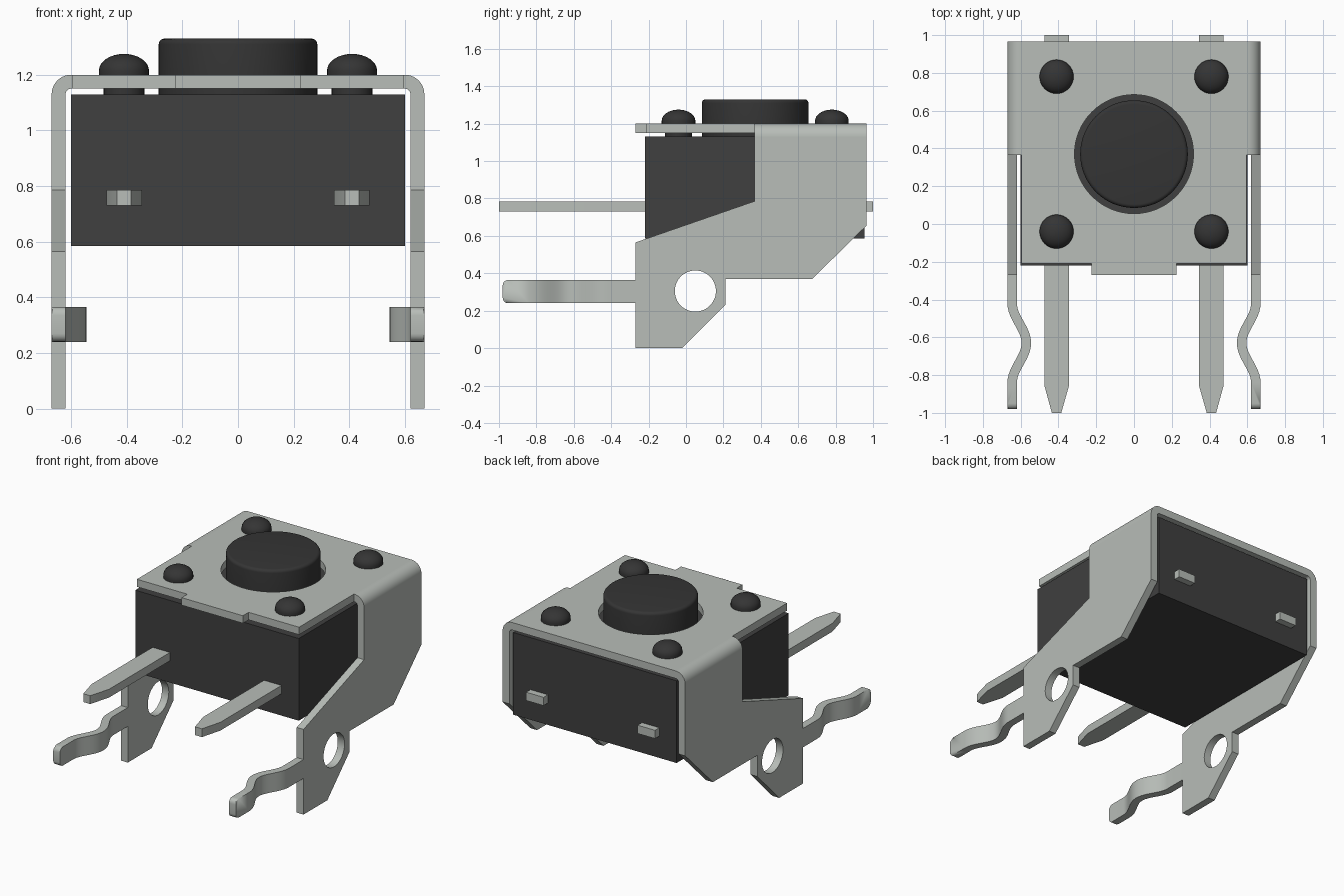
import bpy, bmesh
from math import sin, cos, pi, radians
from mathutils import Matrix, Vector

if "Cube" in bpy.data.objects:
    bpy.data.objects.remove(bpy.data.objects["Cube"])


def material(name, rgb):
    m = bpy.data.materials.new(name)
    m.use_nodes = True
    m.diffuse_color = (*rgb, 1)
    m.node_tree.nodes["Principled BSDF"].inputs["Base Color"].default_value = (*rgb, 1)
    return m


metal = material("grey metal", (0.48, 0.51, 0.48))
plastic = material("dark body plastic", (0.05, 0.05, 0.05))
rubber = material("black button plastic", (0.035, 0.035, 0.035))

# Axis frames that turn a flat outline into each plane
SIDE = Matrix(((0, 0, 1, 0), (1, 0, 0, 0), (0, 1, 0, 0), (0, 0, 0, 1)))
FRONT = Matrix(((1, 0, 0, 0), (0, 0, -1, 0), (0, 1, 0, 0), (0, 0, 0, 1)))
TOP = Matrix.Identity(4)


def circle(cx, cy, r, n=48):
    return [(cx + r * cos(2 * pi * i / n), cy + r * sin(2 * pi * i / n)) for i in range(n)]


def finish(name, mesh, mat, mirror=False):
    ob = bpy.data.objects.new(name, mesh)
    bpy.context.collection.objects.link(ob)
    mesh.materials.clear()
    mesh.materials.append(mat)
    if mirror:
        ob.modifiers.new("mirror", "MIRROR").use_mirror_merge = False
    bpy.ops.object.select_all(action="DESELECT")
    ob.select_set(True)
    bpy.context.view_layer.objects.active = ob
    bpy.ops.object.shade_smooth_by_angle(angle=radians(30))
    return ob


def plate(name, loops, depth, centre, frame, mat, mirror=False, round_tip=None):
    """Extrude a filled outline (further loops are holes) about its centre."""
    cu = bpy.data.curves.new(name, "CURVE")
    cu.dimensions, cu.fill_mode, cu.extrude = "2D", "BOTH", depth / 2
    for pts in loops:
        sp = cu.splines.new("POLY")
        sp.points.add(len(pts) - 1)
        for p, (x, y) in zip(sp.points, pts):
            p.co = (x, y, 0, 1)
        sp.use_cyclic_u = True
    tmp = bpy.data.objects.new("outline", cu)
    bpy.context.collection.objects.link(tmp)
    bpy.context.view_layer.update()
    mesh = bpy.data.meshes.new_from_object(tmp.evaluated_get(bpy.context.evaluated_depsgraph_get()))
    bpy.data.objects.remove(tmp)
    mesh.transform(Matrix.Translation(centre) @ frame)
    bm = bmesh.new()
    bm.from_mesh(mesh)
    bmesh.ops.remove_doubles(bm, verts=bm.verts, dist=0.0005)
    bmesh.ops.recalc_face_normals(bm, faces=bm.faces)
    if round_tip is not None:
        tip = [e for e in bm.edges if all(v.co.y < round_tip for v in e.verts)
               and abs(e.verts[0].co.z - e.verts[1].co.z) < 0.001]
        bmesh.ops.bevel(bm, geom=tip, offset=0.03, segments=5, profile=0.5, affect="EDGES")
    bm.to_mesh(mesh)
    bm.free()
    return finish(name, mesh, mat, mirror)


def lathe(name, profile, x, y, mat, steps=48):
    """Spin an (r, z) profile around a vertical axis."""
    bm = bmesh.new()
    vs = [bm.verts.new((r, 0, z)) for r, z in profile]
    es = [bm.edges.new(p) for p in zip(vs, vs[1:])]
    bmesh.ops.spin(bm, geom=vs + es, axis=(0, 0, 1), cent=(0, 0, 0), angle=2 * pi, steps=steps)
    bmesh.ops.remove_doubles(bm, verts=bm.verts, dist=0.0005)
    bmesh.ops.recalc_face_normals(bm, faces=bm.faces)
    mesh = bpy.data.meshes.new(name)
    bm.to_mesh(mesh)
    bm.free()
    mesh.transform(Matrix.Translation((x, y, 0)))
    return finish(name, mesh, mat)


# Switch housing
plate("body", [[(-0.6, -0.22), (0.6, -0.22), (0.6, 0.955), (-0.6, 0.955)]],
      0.545, (0, 0, 0.8575), TOP, plastic)

# Round button with a softened rim
rim = [(0.265 + 0.02 * cos(a), 1.31 + 0.02 * sin(a)) for a in [i * pi / 10 for i in range(6)]]
lathe("button", [(0, 1.12), (0.285, 1.12)] + rim + [(0, 1.33)], 0, 0.37, rubber, 64)

# Four domed rivets
dome = [(0.09 * cos(a), 1.215 + 0.06 * sin(a)) for a in [i * pi / 16 for i in range(9)]]
for side, x in (("right", -0.41), ("left", 0.41)):
    for end, y in (("front", -0.04), ("back", 0.78)):
        lathe(f"{side}_{end}_rivet",
              [(0, 1.12), (0.073, 1.12), (0.073, 1.2), (0.09, 1.2)] + dome, x, y, rubber, 32)

# Cover plate with front tab and button hole
half = [(0.225, -0.27), (0.225, -0.21), (0.595, -0.21), (0.595, 0.365), (0.6, 0.365), (0.6, 0.965)]
plate("cover_plate", [half + [(-x, y) for x, y in reversed(half)], circle(0, 0.37, 0.315, 64)],
      0.05, (0, 0, 1.175), TOP, metal)

# Rounded bends joining the cover to its side walls
arc = [i * pi / 20 for i in range(11)]
bend = [(0.6 + 0.07 * cos(a), 1.13 + 0.07 * sin(a)) for a in arc]
bend += [(0.6 + 0.02 * cos(a), 1.13 + 0.02 * sin(a)) for a in reversed(arc)]
plate("cover_bends", [bend], 0.6, (0, 0.665, 0), FRONT, metal, mirror=True)

# Side walls with mounting holes
wall = [(-0.27, 0), (-0.02, 0), (0.21, 0.23), (0.21, 0.37), (0.675, 0.37), (0.965, 0.655),
        (0.965, 1.13), (0.365, 1.13), (0.365, 0.785), (-0.27, 0.565)]
plate("side_walls", [wall, circle(0.05, 0.305, 0.11)], 0.05, (0.645, 0, 0), SIDE, metal, mirror=True)


# Kinked snap-in legs
def leg_x(y):
    d = (y + 0.63) / 0.21
    return 0.645 - (0.0375 * (1 + cos(pi * d)) if abs(d) < 1 else 0)


ys = [-0.27] + [-0.42 - 0.42 * i / 24 for i in range(25)] + [-0.98]
outer, inner = [], []
for y in ys:
    n = Vector((1, -(leg_x(y + 0.001) - leg_x(y - 0.001)) / 0.002)).normalized() * 0.025
    outer.append((leg_x(y) + n.x, y + n.y))
    inner.append((leg_x(y) - n.x, y - n.y))
plate("snap_legs", [outer + inner[::-1]], 0.125, (0, 0, 0.3025), TOP, metal,
      mirror=True, round_tip=-0.97)

# Contact pins running through the housing
pin = [(0.385, -1), (0.435, -1), (0.473, -0.86), (0.473, 1), (0.345, 1), (0.345, -0.86)]
plate("contact_pins", [pin], 0.055, (0, 0, 0.7575), TOP, metal, mirror=True)
